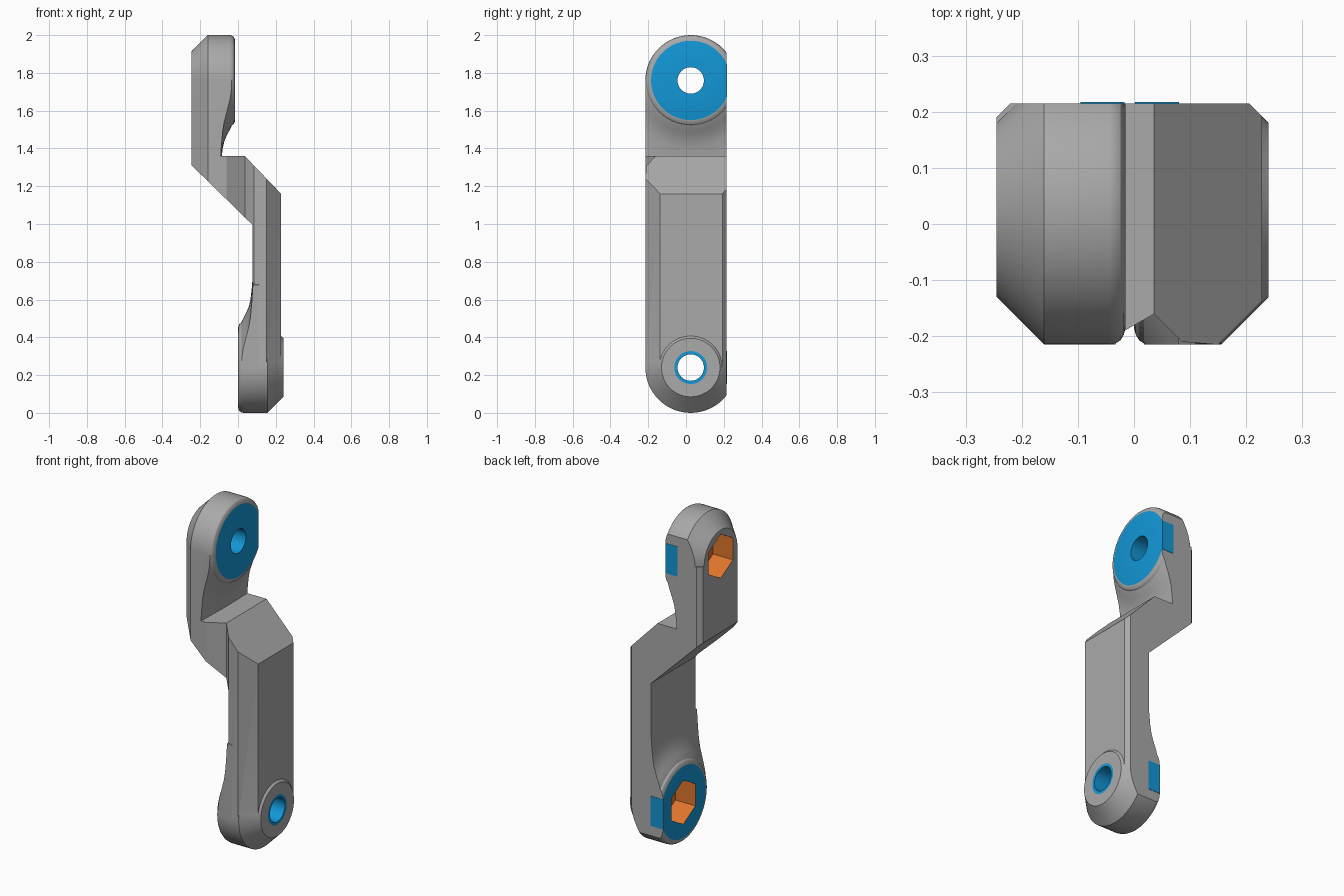
import bpy, bmesh, math

if "Cube" in bpy.data.objects:
    bpy.data.objects.remove(bpy.data.objects["Cube"])

CY, R, BACK = 0.025, 0.24, 0.215          # pivot offset, boss radius, flat back plane
TOP_Z, LOW_Z = 1.76, 0.24                 # pivot heights
BORE, HEX = 0.07, 0.13


def material(name, rgb):
    m = bpy.data.materials.new(name)
    m.diffuse_color = (*rgb, 1)
    m.use_nodes = True
    m.node_tree.nodes["Principled BSDF"].inputs["Base Color"].default_value = m.diffuse_color
    return m


grey = material("grey", (0.40, 0.40, 0.40))
blue = material("blue", (0.006, 0.31, 0.68))
orange = material("orange", (0.74, 0.18, 0.025))


def make(name, bm):
    bmesh.ops.recalc_face_normals(bm, faces=bm.faces)
    me = bpy.data.meshes.new(name)
    bm.to_mesh(me)
    bm.free()
    ob = bpy.data.objects.new(name, me)
    bpy.context.collection.objects.link(ob)
    return ob


def prism(name, pts, to3d, vec):
    """Extrude a flat outline along a vector."""
    bm = bmesh.new()
    f = bm.faces.new([bm.verts.new(to3d(*p)) for p in pts])
    ext = bmesh.ops.extrude_face_region(bm, geom=[f])
    bmesh.ops.translate(bm, vec=vec,
                        verts=[v for v in ext["geom"] if isinstance(v, bmesh.types.BMVert)])
    return make(name, bm)


def lathe(name, prof, zc, n=64):
    """Turn (x, radius) points about the pivot axis, which runs along x."""
    bm = bmesh.new()
    rings = []
    for x, r in prof:
        rings.append([bm.verts.new((x, CY + r * math.cos(math.tau * i / n),
                                    zc + r * math.sin(math.tau * i / n))) for i in range(n)])
    for a, b in zip(rings, rings[1:]):
        for i in range(n):
            j = (i + 1) % n
            bm.faces.new((a[i], a[j], b[j], b[i]))
    bm.faces.new(rings[0])
    bm.faces.new(rings[-1])
    return make(name, bm)


def box(name, x0, x1, y0, y1, z0, z1):
    return prism(name, [(x0, y0), (x1, y0), (x1, y1), (x0, y1)],
                 lambda x, y: (x, y, z0), (0, 0, z1 - z0))


def boolean(ob, other, op):
    """Apply a boolean and discard the tool object."""
    mod = ob.modifiers.new("cut", 'BOOLEAN')
    mod.operation, mod.solver, mod.object = op, 'EXACT', other
    bpy.context.view_layer.update()
    dg = bpy.context.evaluated_depsgraph_get()
    me = bpy.data.meshes.new_from_object(ob.evaluated_get(dg))
    ob.modifiers.clear()
    ob.data = me
    bpy.data.objects.remove(other)


# Offset bar: side silhouette crossed with a chamfered plan
link = prism("offset_link",
             [(-0.245, TOP_Z), (-0.245, 1.31), (0.077, 0.995), (0.077, LOW_Z), (0.228, LOW_Z),
              (0.228, 1.16), (0.036, 1.36), (-0.094, 1.36), (-0.094, TOP_Z)],
             lambda x, z: (x, -0.4, z), (0, 0.8, 0))
plan = prism("plan",
             [(-0.245, -0.13), (-0.16, -0.215), (-0.06, -0.215), (0.036, -0.16), (0.086, -0.21),
              (0.15, -0.215), (0.235, -0.13), (0.235, 0.185), (0.205, BACK), (-0.22, BACK),
              (-0.245, 0.19)],
             lambda x, y: (x, y, -0.1), (0, 0, 2.2))
boolean(link, plan, 'INTERSECT')

# Pivot ends: face is the flat boss side, d points from the face into the part
ENDS = [(TOP_Z, -0.015, -1, 0.23, -1), (LOW_Z, 0.0, 1, 0.24, 1)]
for zc, face, d, depth, side in ENDS:
    # flared skirt blending the boss into the bar
    skirt = lathe("skirt", [(face + d * o, r) for o, r in
                            [(0.015, 0.232), (0.025, 0.255), (0.035, 0.273), (0.047, 0.297),
                             (0.058, 0.325), (0.066, 0.36), (0.073, 0.42), (0.079, 0.5),
                             (0.11, 0.5)]], zc)
    z0, z1 = sorted((zc, zc + side * 0.6))
    boolean(skirt, box("trim", -0.5, 0.5, -0.215, BACK, z0, z1), 'INTERSECT')
    boolean(link, skirt, 'UNION')
    # round boss with a soft inner rim and chamfered outer rim
    boss = lathe("boss", [(face + d * o, r) for o, r in
                          [(0, 0.21), (0.003, 0.222), (0.009, 0.232), (0.018, 0.238), (0.03, R),
                           (depth - 0.085, R), (depth, 0.155), (depth, 0.087)]], zc)
    boolean(boss, box("trim", -0.5, 0.5, -0.5, BACK, zc - 0.3, zc + 0.3), 'INTERSECT')
    boolean(link, boss, 'UNION')

# Through bores and hexagonal nut pockets
POCKETS = [(TOP_Z, -0.3, -0.115), (LOW_Z, -0.05, 0.13)]
for zc, x0, x1 in POCKETS:
    boolean(link, lathe("bore", [(-0.4, BORE), (0.4, BORE)], zc, 48), 'DIFFERENCE')
    pts = [(CY + HEX * math.sin(k * math.pi / 3), zc + HEX * math.cos(k * math.pi / 3))
           for k in range(6)]
    boolean(link, prism("pocket", pts, lambda y, z: (x0, y, z), (x1 - x0, 0, 0)), 'DIFFERENCE')

# Colours by position around the pivots
me = link.data
me.materials.clear()
for m in (grey, blue, orange):
    me.materials.append(m)
for p in me.polygons:
    p.material_index = 0
    c, nx = p.center, p.normal.x
    zc, face, d, depth, _ = ENDS[0] if c.z > 1 else ENDS[1]
    radii = [math.hypot(me.vertices[v].co.y - CY, me.vertices[v].co.z - zc) for v in p.vertices]
    lo, hi = min(radii), max(radii)
    if abs(nx) > 0.9:
        if abs(c.x - face) < 0.003 and hi < 0.212:
            p.material_index = 1                      # bearing face
        elif zc == LOW_Z and abs(c.x - 0.24) < 0.002 and hi < 0.09:
            p.material_index = 1                      # bore rim
        elif hi < HEX + 0.003 and -0.2 < c.x < 0.2:
            p.material_index = 2                      # pocket floor
    elif abs(nx) < 0.1 and hi < HEX + 0.003:
        p.material_index = 1 if hi < BORE + 0.005 else 2

bpy.context.view_layer.objects.active = link
link.select_set(True)
bpy.ops.object.shade_smooth_by_angle(angle=math.radians(25))

# Blue edge of each bearing disc showing on the flat back
for name, (zc, face, d, _, _) in zip(("upper_disc_edge", "lower_disc_edge"), ENDS):
    xa, xb = sorted((face + d * 0.002, face + d * 0.08))
    plate = box(name, xa, xb, BACK - 0.002, BACK + 0.002, zc - 0.088, zc + 0.088)
    plate.data.materials.append(blue)
